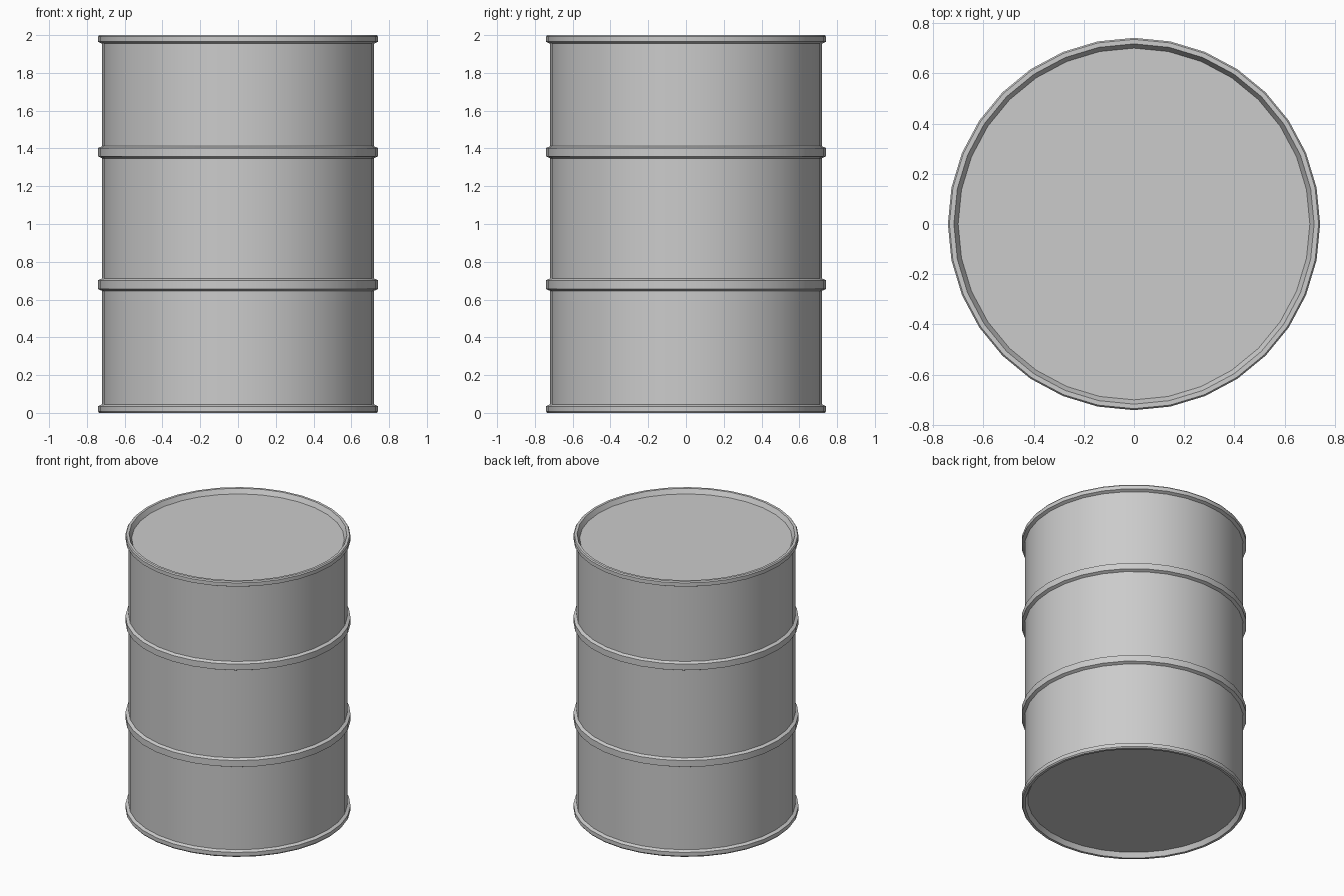
import bpy, bmesh, math

if "Cube" in bpy.data.objects:
    bpy.data.objects.remove(bpy.data.objects["Cube"])

SIDES = 32
BODY, RIM = 0.72, 0.741

def hoop(z0, z1, c=0.01):
    """Raised band with chamfered shoulders."""
    return [(BODY, z0), (RIM, z0 + c), (RIM, z1 - c), (BODY, z1)]

# Lower half of the rim: recessed end panel, slanted inner wall, lip
end = [(0.70, 0.033), (0.717, 0.0), (0.735, 0.0), (RIM, 0.008), (RIM, 0.035), (BODY, 0.045)]

# Complete profile, bottom to top (the top end mirrors the bottom)
profile = end + hoop(0.646, 0.712) + hoop(1.348, 1.412)
profile += [(r, 2 - z) for r, z in reversed(end)]

# Revolve the profile into rings, bridge them and cap both ends
bm = bmesh.new()
rings = []
for r, z in profile:
    rings.append([bm.verts.new((r * math.cos(2 * math.pi * i / SIDES),
                                r * math.sin(2 * math.pi * i / SIDES), z))
                  for i in range(SIDES)])
for a, b in zip(rings, rings[1:]):
    for i in range(SIDES):
        j = (i + 1) % SIDES
        bm.faces.new((a[i], a[j], b[j], b[i]))
bm.faces.new(rings[0][::-1])
bm.faces.new(rings[-1])
bmesh.ops.recalc_face_normals(bm, faces=bm.faces)

mesh = bpy.data.meshes.new("drum_barrel")
bm.to_mesh(mesh)
bm.free()
barrel = bpy.data.objects.new("drum_barrel", mesh)
bpy.context.collection.objects.link(barrel)

# Smooth round the sides, crisp at hoops and rims
bpy.context.view_layer.objects.active = barrel
barrel.select_set(True)
bpy.ops.object.shade_smooth_by_angle(angle=math.radians(30))
